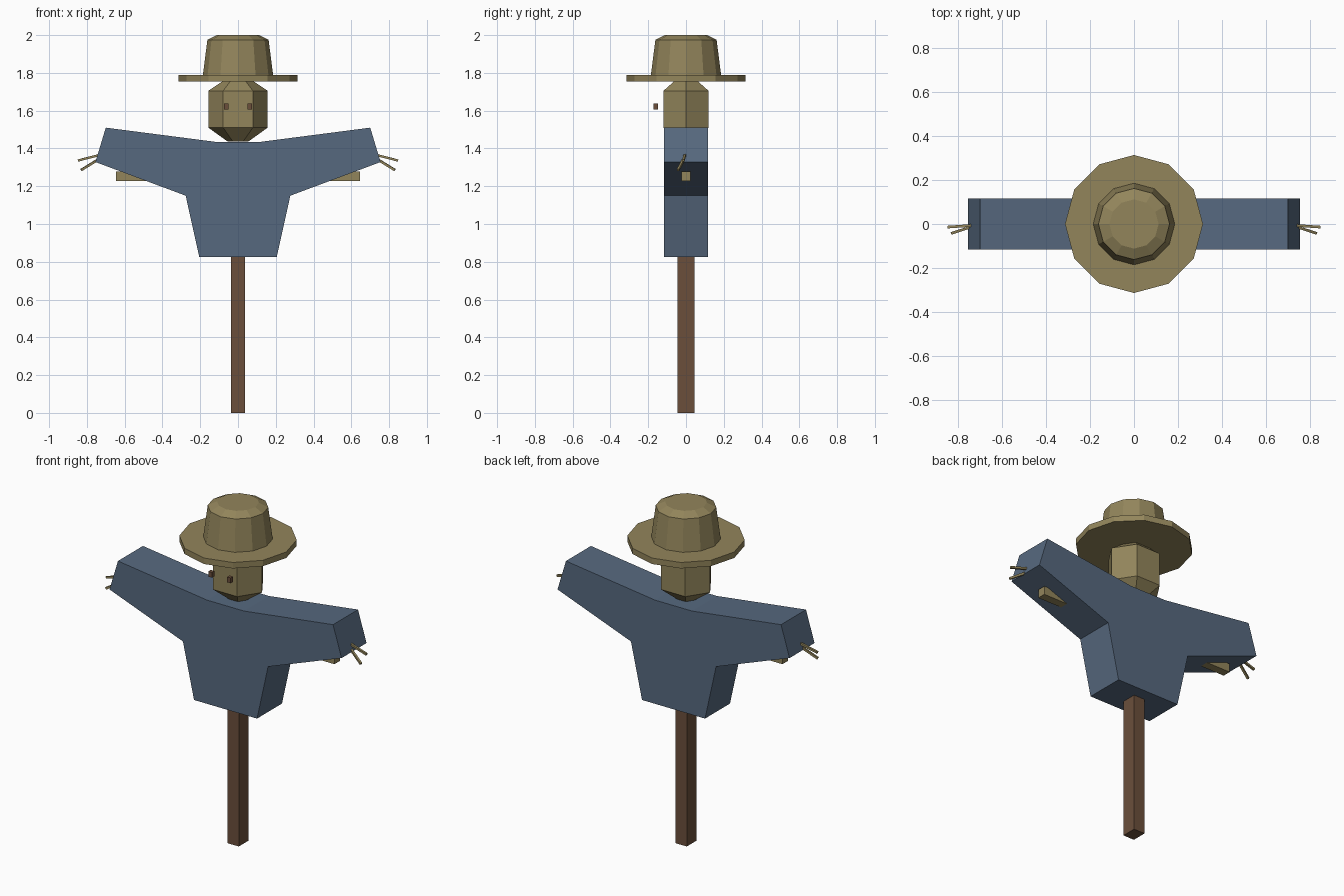
import bpy, bmesh, math
from mathutils import Vector

if "Cube" in bpy.data.objects:
    bpy.data.objects.remove(bpy.data.objects["Cube"])


def material(name, rgb):
    m = bpy.data.materials.new(name)
    m.diffuse_color = (*rgb, 1)
    m.use_nodes = True
    m.node_tree.nodes["Principled BSDF"].inputs["Base Color"].default_value = m.diffuse_color
    return m


STRAW = material("straw", (0.29, 0.235, 0.105))
BLUE = material("blue cloth", (0.094, 0.141, 0.212))
WOOD = material("brown wood", (0.146, 0.078, 0.044))


def finish(name, bm, mat):
    bmesh.ops.recalc_face_normals(bm, faces=bm.faces)
    me = bpy.data.meshes.new(name)
    bm.to_mesh(me)
    bm.free()
    me.materials.append(mat)
    ob = bpy.data.objects.new(name, me)
    bpy.context.collection.objects.link(ob)
    return ob


def box(name, lo, hi, mat):
    bm = bmesh.new()
    bmesh.ops.create_cube(bm, size=1)
    for v in bm.verts:
        v.co = [(a + b) / 2 + c * (b - a) for a, b, c in zip(lo, hi, v.co)]
    return finish(name, bm, mat)


def lathe(name, sides, rings, mat, y_scale=1.0):
    """Stack of polygon rings (radius, z), capped at both ends."""
    bm = bmesh.new()
    loops = []
    for r, z in rings:
        angles = [2 * math.pi * i / sides for i in range(sides)]
        loops.append([bm.verts.new((r * math.cos(a), r * math.sin(a) * y_scale, z)) for a in angles])
    for a, b in zip(loops, loops[1:]):
        for i in range(sides):
            j = (i + 1) % sides
            bm.faces.new((a[i], a[j], b[j], b[i]))
    bm.faces.new(loops[0])
    bm.faces.new(loops[-1])
    return finish(name, bm, mat)


def stick(name, start, end, width, mat):
    """Thin square straw between two points."""
    start, end = Vector(start), Vector(end)
    d = end - start
    bm = bmesh.new()
    bmesh.ops.create_cube(bm, size=1)
    rot = d.to_track_quat('Z', 'Y')
    for v in bm.verts:
        v.co = (start + end) / 2 + rot @ Vector((v.co.x * width, v.co.y * width, v.co.z * d.length))
    return finish(name, bm, mat)


# Post and crossbar
box("post", (-0.036, -0.044, 0), (0.036, 0.044, 1.42), WOOD)
box("crossbar", (-0.645, -0.025, 1.228), (0.645, 0.025, 1.278), STRAW)

# Shirt: mirrored half outline, extruded front to back
half = [(0.12, 1.435), (0.70, 1.51), (0.755, 1.328), (0.277, 1.15), (0.205, 0.825)]
outline = half + [(-x, z) for x, z in reversed(half)]
bm = bmesh.new()
face = bm.faces.new([bm.verts.new((x, -0.116, z)) for x, z in outline])
ext = bmesh.ops.extrude_face_region(bm, geom=[face])
for v in ext["geom"]:
    if isinstance(v, bmesh.types.BMVert):
        v.co.y = 0.116
finish("shirt", bm, BLUE)

# Sack head, six sided
lathe("head", 6, [(0.055, 1.437), (0.157, 1.51), (0.157, 1.705), (0.08, 1.757)], STRAW, 0.88)

# Hat
lathe("hat_brim", 12, [(0.314, 1.755), (0.314, 1.79)], STRAW)
lathe("hat_crown", 12, [(0.186, 1.788), (0.162, 1.975), (0.112, 2.0)], STRAW)

# Eyes and straw hands, both sides
for s, side in ((-1, "left"), (1, "right")):
    c = s * 0.061
    box(side + "_eye", (c - 0.012, -0.172, 1.607), (c + 0.012, -0.149, 1.638), WOOD)
    stick(side + "_upper_straw", (s * 0.70, -0.004, 1.374), (s * 0.847, -0.014, 1.336), 0.012, STRAW)
    stick(side + "_lower_straw", (s * 0.70, 0.0, 1.366), (s * 0.83, -0.042, 1.286), 0.012, STRAW)
